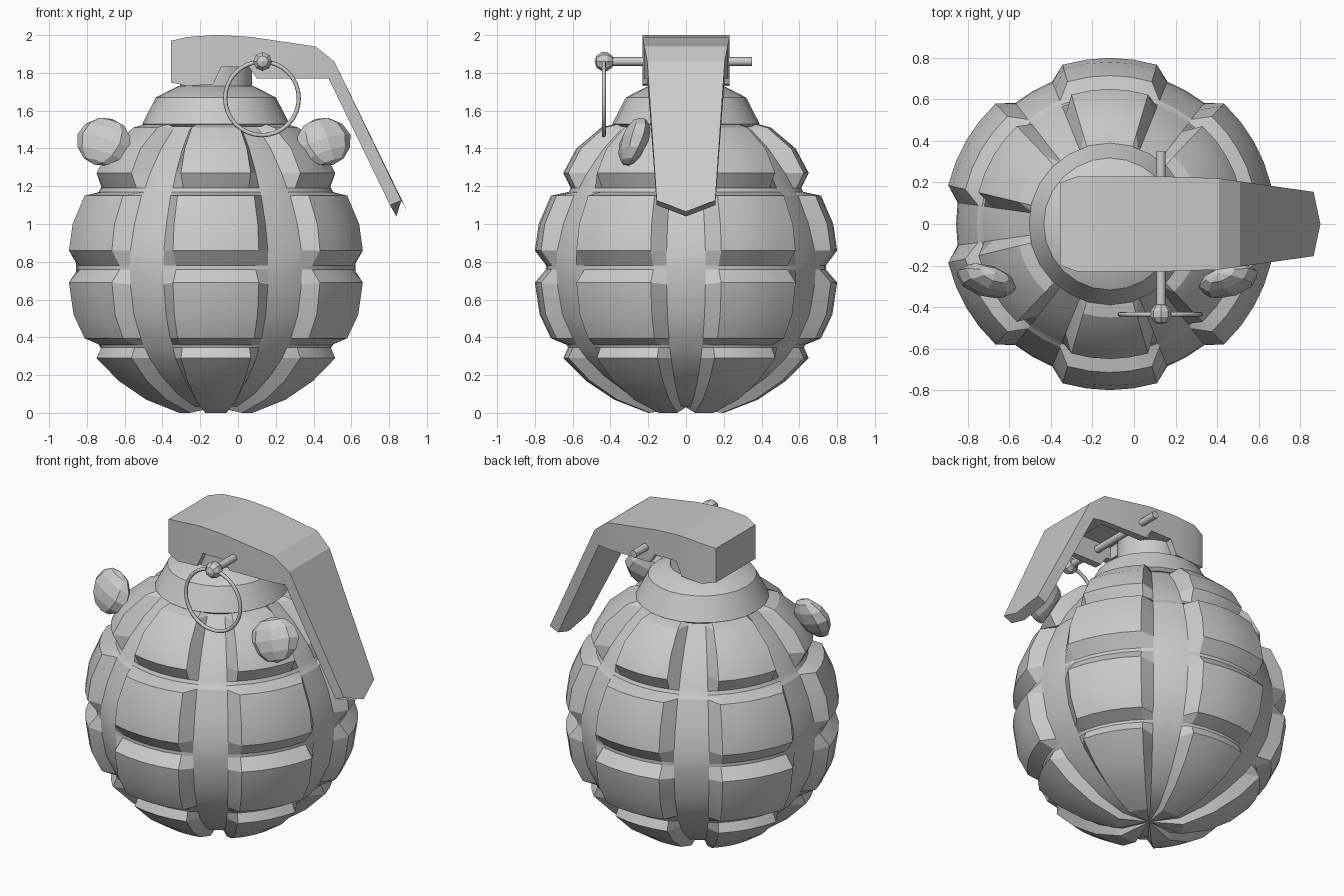
import bpy, bmesh, math
from math import radians, sin, cos, pi

if "Cube" in bpy.data.objects:
    bpy.data.objects.remove(bpy.data.objects["Cube"])

CX = -0.117  # axis of the body


def finish(bm, name, smooth=None):
    bmesh.ops.recalc_face_normals(bm, faces=bm.faces)
    me = bpy.data.meshes.new(name)
    bm.to_mesh(me)
    bm.free()
    ob = bpy.data.objects.new(name, me)
    bpy.context.collection.objects.link(ob)
    if smooth:
        bpy.ops.object.select_all(action='DESELECT')
        ob.select_set(True)
        bpy.context.view_layer.objects.active = ob
        bpy.ops.object.shade_smooth_by_angle(angle=radians(smooth))
    return ob


def loft(bm, rings, cap_start=True, cap_end=True):
    """Bridge closed rings of coordinates and cap the ends."""
    vr = [[bm.verts.new(p) for p in r] for r in rings]
    n = len(vr[0])
    for a, b in zip(vr, vr[1:]):
        for i in range(n):
            bm.faces.new((a[i], a[(i + 1) % n], b[(i + 1) % n], b[i]))
    if cap_start:
        bm.faces.new(vr[0])
    if cap_end:
        bm.faces.new(vr[-1])
    return vr


def lathe(name, prof, n, smooth=30):
    bm = bmesh.new()
    loft(bm, [[(CX + r * cos(2 * pi * i / n), r * sin(2 * pi * i / n), z)
               for i in range(n)] for r, z in prof])
    return finish(bm, name, smooth)


# Body: raised block profile (r, z) paired with groove profile (r, z)
profile = [
    (.20, .00, .18, .035), (.38, .07, .33, .10), (.53, .17, .46, .19),
    (.65, .29, .57, .29), (.625, .345, .61, .345), (.63, .36, .62, .36),
    (.715, .395, .645, .395), (.775, .52, .705, .52), (.80, .69, .735, .68),
    (.74, .76, .74, .76), (.74, .78, .74, .78), (.80, .86, .735, .86),
    (.78, 1.0, .70, 1.0), (.715, 1.15, .64, 1.15), (.62, 1.17, .62, 1.17),
    (.61, 1.19, .61, 1.19), (.65, 1.27, .565, 1.27), (.58, 1.40, .47, 1.40),
    (.45, 1.51, .37, 1.50), (.34, 1.54, .34, 1.54)]
offsets = (-22, -16.5, -8, 0, 8, 16.5, 22, 30)
rings = []
for ro, zo, rc, zc in profile:
    ring = []
    for k in range(6):
        for o in offsets:
            a = radians(30 + 60 * k + o)
            r, z = (ro, zo) if abs(o) < 17 else (rc, zc)
            ring.append((CX + r * cos(a), r * sin(a), z))
    rings.append(ring)
bm = bmesh.new()
vr = loft(bm, rings, cap_start=False)
pole = bm.verts.new((CX, 0, .03))
for i in range(len(vr[0])):
    bm.faces.new((vr[0][i], vr[0][i - 1], pole))
finish(bm, "body", 22)

# Collar and neck
lathe("collar", [(.37, 1.515), (.39, 1.53), (.318, 1.67), (.20, 1.73)], 24)
lathe("neck", [(.19, 1.66), (.19, 1.90)], 24)

# Lever: stations (top x, top z, bottom x, bottom z, half width)
stations = [
    (-.355, 1.97, -.355, 1.75, .20), (-.27, 1.99, -.27, 1.73, .23),
    (-.13, 2.0, -.13, 1.74, .23), (-.09, 2.0, -.09, 1.83, .23),
    (.07, 1.99, .06, 1.83, .23), (.11, 1.984, .10, 1.77, .23),
    (.41, 1.94, .41, 1.77, .22), (.51, 1.86, .48, 1.77, .205),
    (.865, 1.125, .805, 1.10, .155)]
rings = []
for i, (xt, zt, xb, zb, w) in enumerate(stations):
    dx, dz = (.033, -.06) if i == len(stations) - 1 else (0, 0)
    rings.append([(xt, -w, zt), (xt + dx, 0, zt + dz), (xt, w, zt),
                  (xb, w, zb), (xb + dx, 0, zb + dz), (xb, -w, zb)])
bm = bmesh.new()
loft(bm, rings)
lever = finish(bm, "lever", 20)

# Hollow under the lever head
bpy.ops.mesh.primitive_cube_add(size=1, location=(.215, 0, 1.80))
cutter = bpy.context.object
cutter.name = "lever_cutter"
cutter.scale = (.37, .36, .22)
cutter.hide_render = True
cutter.display_type = 'WIRE'
cutter.hide_set(True)
mod = lever.modifiers.new("hollow", 'BOOLEAN')
mod.operation = 'DIFFERENCE'
mod.solver = 'EXACT'
mod.object = cutter

# Safety pin with knob and pull ring
bpy.ops.mesh.primitive_cylinder_add(vertices=10, radius=.023, depth=.79,
                                    location=(.13, -.045, 1.86), rotation=(pi / 2, 0, 0))
bpy.context.object.name = "pin"
bpy.ops.object.shade_smooth_by_angle(angle=radians(40))
bpy.ops.mesh.primitive_uv_sphere_add(segments=8, ring_count=5, radius=.052,
                                     location=(.13, -.432, 1.86), rotation=(pi / 2, 0, 0))
bpy.context.object.name = "pin_knob"
bpy.ops.mesh.primitive_torus_add(major_radius=.195, minor_radius=.011,
                                 major_segments=32, minor_segments=8,
                                 location=(.127, -.435, 1.665), rotation=(pi / 2, 0, 0))
bpy.context.object.name = "pull_ring"
bpy.ops.object.shade_smooth_by_angle(angle=radians(60))

# Pair of faceted side lobes, tapering to the lower inner side
for side, label in ((-1, "left"), (1, "right")):
    bm = bmesh.new()
    bmesh.ops.create_uvsphere(bm, u_segments=8, v_segments=6, radius=1)
    for v in bm.verts:
        t = 1 - .12 * max(0, -v.co.z)
        v.co = (v.co.x * .152 * t, v.co.y * .068 * t, v.co.z * .135)
    ob = finish(bm, label + "_lobe")
    ob.location = (-.128 + side * .585, -.275, 1.435)
    ob.rotation_euler = (radians(-22), radians(side * -15), radians(side * 20))
